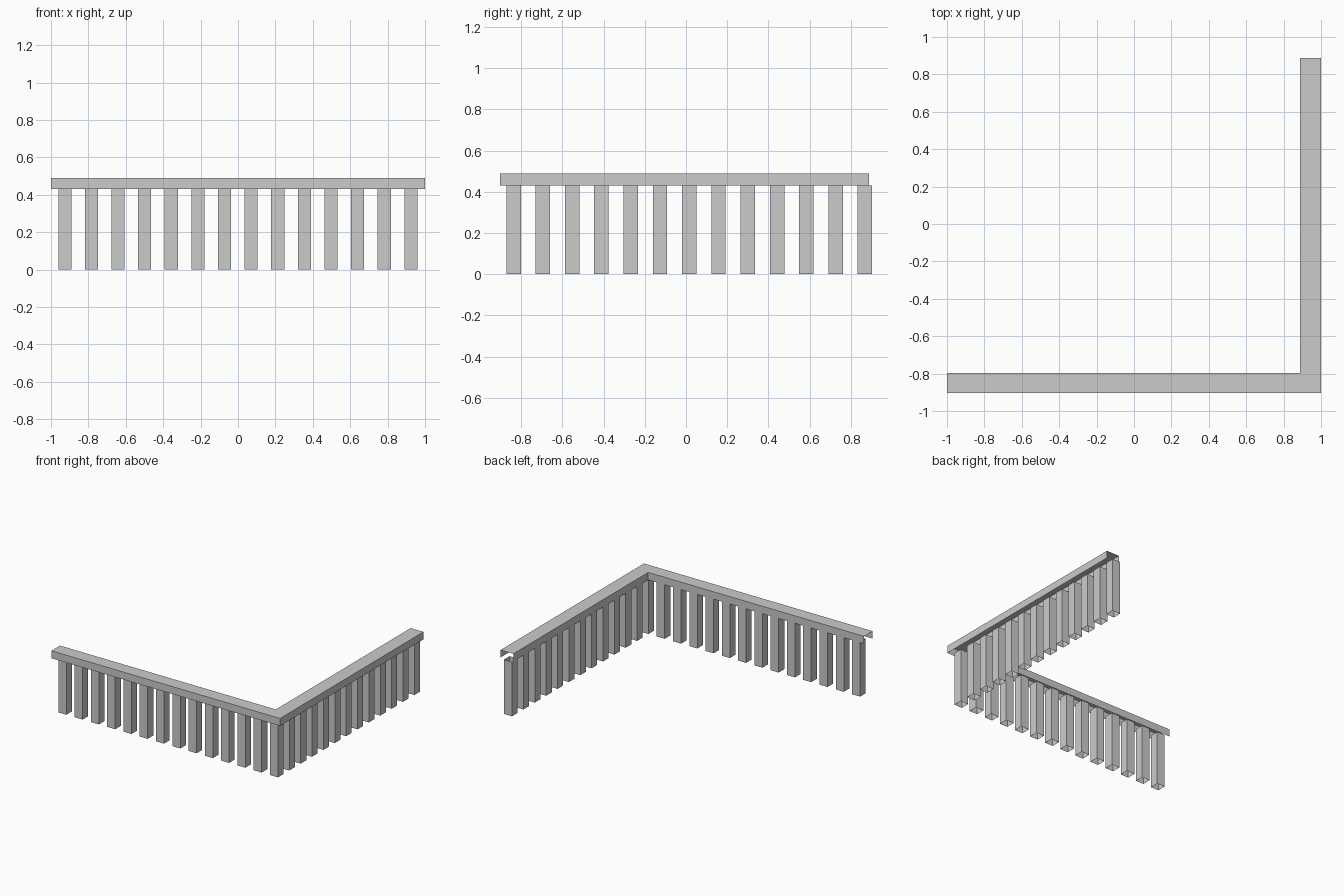
import bpy, bmesh

if "Cube" in bpy.data.objects:
    bpy.data.objects.remove(bpy.data.objects["Cube"])

RAIL_Z0, RAIL_Z1 = 0.43, 0.489
POST_W, POST_H, PITCH = 0.07, 0.43, 0.1423
CORNER = (0.924, -0.836)


def make_object(name, bm):
    mesh = bpy.data.meshes.new(name)
    bm.to_mesh(mesh)
    bm.free()
    obj = bpy.data.objects.new(name, mesh)
    bpy.context.collection.objects.link(obj)
    return obj


# L-shaped handrail: thin channel, open underneath and at both ends
bm = bmesh.new()
outer = [(-1, -0.903), (1, -0.903), (1, 0.888)]
inner = [(-1, -0.796), (0.888, -0.796), (0.888, 0.888)]
rows = []
for o, i in zip(outer, inner):
    section = [(*o, RAIL_Z0), (*o, RAIL_Z1), (*i, RAIL_Z1), (*i, RAIL_Z0)]
    rows.append([bm.verts.new(p) for p in section])
for a, b in zip(rows, rows[1:]):
    for k in range(3):
        bm.faces.new((a[k], b[k], b[k + 1], a[k + 1]))
make_object("handrail", bm)


# Row of square posts, each an open-ended thin tube
def post_row(name, start, step, count):
    bm = bmesh.new()
    h = POST_W / 2
    ring = [(-h, -h), (h, -h), (h, h), (-h, h)]
    for n in range(count):
        cx, cy = start[0] + step[0] * n, start[1] + step[1] * n
        low = [bm.verts.new((cx + x, cy + y, 0)) for x, y in ring]
        top = [bm.verts.new((cx + x, cy + y, POST_H)) for x, y in ring]
        for k in range(4):
            j = (k + 1) % 4
            bm.faces.new((low[k], low[j], top[j], top[k]))
    return make_object(name, bm)


# Front row includes the corner post; side row continues from it
post_row("front_posts", CORNER, (-PITCH, 0), 14)
post_row("side_posts", (CORNER[0], CORNER[1] + PITCH - 0.0005), (0, PITCH - 0.0003), 12)
